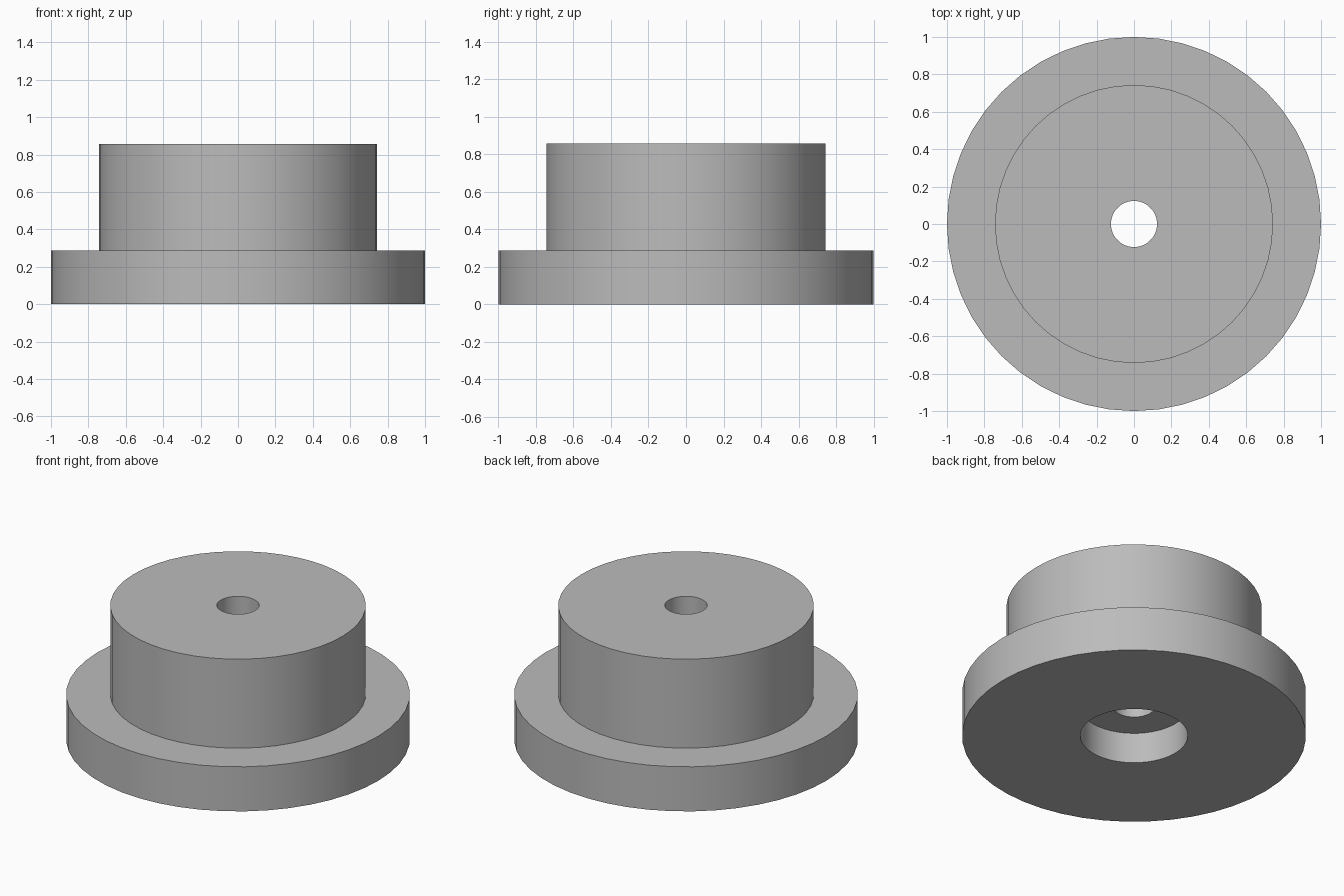
import bpy
import bmesh
import math

SIDES = 48

cube = bpy.data.objects.get("Cube")
if cube:
    bpy.data.objects.remove(cube, do_unlink=True)

# Plain grey metal
grey = bpy.data.materials.new("grey_metal")
grey.use_nodes = True
colour = (0.5, 0.5, 0.5, 1)
grey.diffuse_color = colour
grey.node_tree.nodes["Principled BSDF"].inputs["Base Color"].default_value = colour

# Closed half section: counterbore, flange, boss and through hole
flange_r, boss_r, hole_r, bore_r = 1.0, 0.743, 0.123, 0.313
flange_h, total_h, bore_h = 0.286, 0.857, 0.197
section = [
    (bore_r, 0), (flange_r, 0), (flange_r, flange_h), (boss_r, flange_h),
    (boss_r, total_h), (hole_r, total_h), (hole_r, bore_h), (bore_r, bore_h),
]


def lathe(name, profile, sides):
    """Revolve a closed (radius, height) profile around z."""
    bm = bmesh.new()
    rings = []
    for i in range(sides):
        a = math.tau * i / sides
        rings.append([bm.verts.new((r * math.cos(a), r * math.sin(a), z))
                      for r, z in profile])
    for i, ring in enumerate(rings):
        following = rings[(i + 1) % sides]
        for j in range(len(profile)):
            k = (j + 1) % len(profile)
            bm.faces.new((ring[j], following[j], following[k], ring[k]))
    bmesh.ops.recalc_face_normals(bm, faces=bm.faces)
    mesh = bpy.data.meshes.new(name)
    bm.to_mesh(mesh)
    bm.free()
    obj = bpy.data.objects.new(name, mesh)
    bpy.context.collection.objects.link(obj)
    return obj


# Flanged bushing, smooth round walls with sharp rims
bushing = lathe("flanged_bushing", section, SIDES)
bushing.data.materials.append(grey)
bpy.ops.object.select_all(action="DESELECT")
bushing.select_set(True)
bpy.context.view_layer.objects.active = bushing
bpy.ops.object.shade_smooth_by_angle(angle=math.radians(30))
